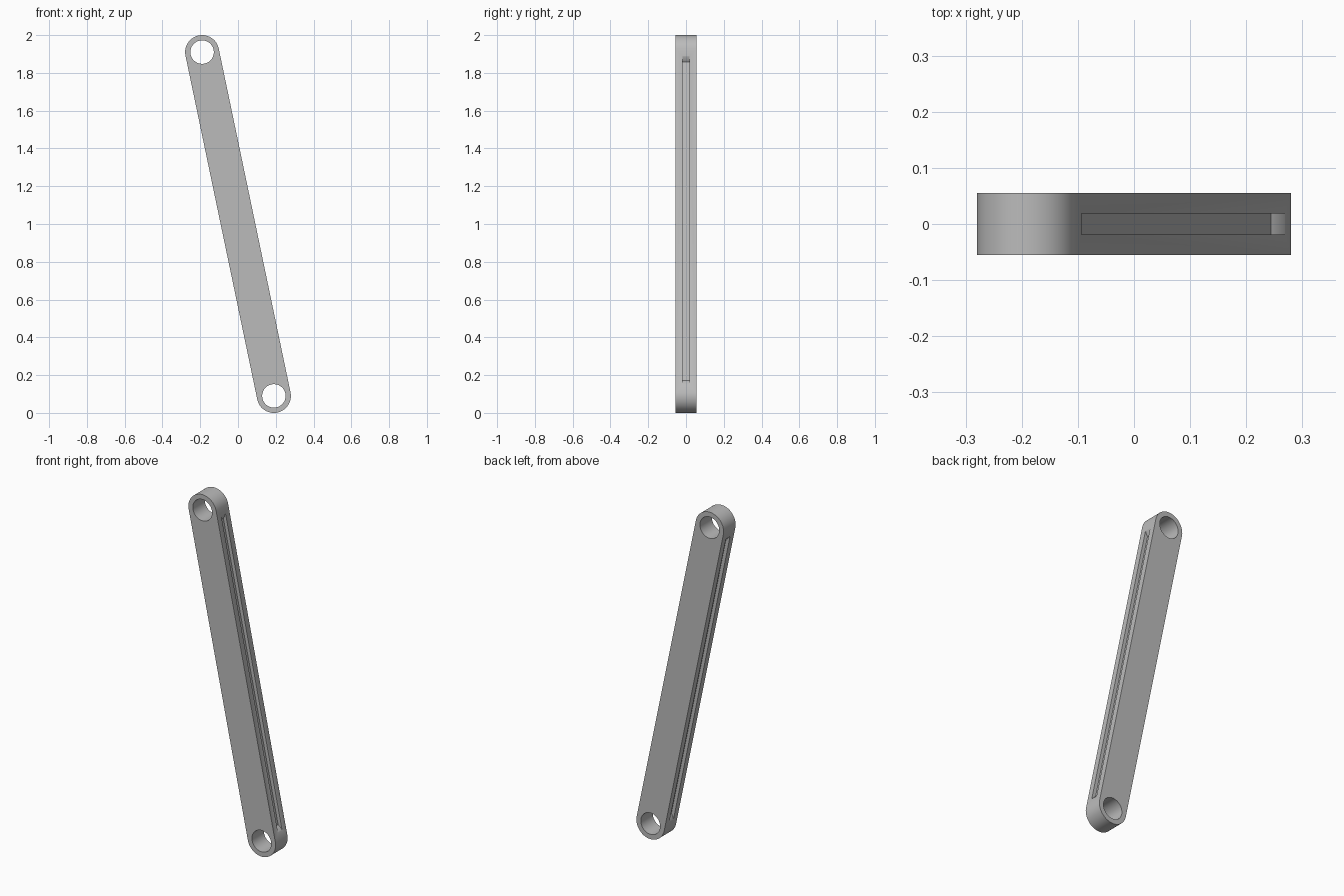
import bpy, bmesh, math
from mathutils import Matrix

if "Cube" in bpy.data.objects:
    bpy.data.objects.remove(bpy.data.objects["Cube"], do_unlink=True)

RADIUS, HOLE, HALF_DEPTH = 0.09, 0.062, 0.055
PIN_X, PIN_Z = 0.19, 0.91                 # pin offsets from the middle
HALF = math.hypot(PIN_X, PIN_Z)           # half the pin spacing
BOSS, GROOVE_DEPTH, GROOVE_HALF = 0.0985, 0.02, 0.019
STEPS = 48

grey = bpy.data.materials.new("grey metal")
grey.use_nodes = True
colour = (0.5, 0.5, 0.5, 1)
grey.diffuse_color = colour
grey.node_tree.nodes["Principled BSDF"].inputs["Base Color"].default_value = colour


def arc(cz, radius, start, end, steps):
    """Points in the xz plane around a pin centre."""
    angles = [start + (end - start) * i / steps for i in range(steps + 1)]
    return [(radius * math.cos(a), cz + radius * math.sin(a)) for a in angles]


def extrude(name, profile, half):
    """Prism of an xz profile, centred on y."""
    bm = bmesh.new()
    face = bm.faces.new([bm.verts.new((x, -half, z)) for x, z in profile])
    new = bmesh.ops.extrude_face_region(bm, geom=[face])["geom"]
    verts = [v for v in new if isinstance(v, bmesh.types.BMVert)]
    bmesh.ops.translate(bm, verts=verts, vec=(0, 2 * half, 0))
    bmesh.ops.recalc_face_normals(bm, faces=bm.faces)
    mesh = bpy.data.meshes.new(name)
    bm.to_mesh(mesh)
    bm.free()
    mesh.materials.append(grey)
    obj = bpy.data.objects.new(name, mesh)
    bpy.context.collection.objects.link(obj)
    return obj


# Link bar with rounded ends
bar = extrude("link_bar", arc(HALF, RADIUS, 0, math.pi, STEPS)
              + arc(-HALF, RADIUS, math.pi, 2 * math.pi, STEPS), HALF_DEPTH)

cutters = []
# Pin holes
for side in (-1, 1):
    ring = arc(side * HALF, HOLE, 0, 2 * math.pi, 2 * STEPS)[:-1]
    cutters.append(extrude("pin_hole_cutter", ring, 2 * HALF_DEPTH))

# Shallow edge grooves, ending on the round bosses
outer = math.acos((RADIUS + 0.005) / BOSS)
inner = math.acos((RADIUS - GROOVE_DEPTH) / BOSS)
lower = arc(-HALF, BOSS, outer, inner, 12)
groove = lower + [(x, -z) for x, z in reversed(lower)]
for side in (-1, 1):
    cutters.append(extrude("groove_cutter", [(side * x, z) for x, z in groove], GROOVE_HALF))

bpy.context.view_layer.objects.active = bar
bar.select_set(True)
for cutter in cutters:
    cutter.hide_render = True
    mod = bar.modifiers.new("cut", "BOOLEAN")
    mod.operation, mod.solver, mod.object = "DIFFERENCE", "EXACT", cutter
    bpy.ops.object.modifier_apply(modifier=mod.name)
    bpy.data.objects.remove(cutter, do_unlink=True)

# Lean the bar and stand it on the ground
lean = Matrix.Rotation(-math.atan2(PIN_X, PIN_Z), 4, "Y")
bar.data.transform(Matrix.Translation((0, 0, HALF * math.cos(math.atan2(PIN_X, PIN_Z)) + RADIUS)) @ lean)
bpy.ops.object.select_all(action="DESELECT")
bar.select_set(True)
bpy.ops.object.shade_smooth_by_angle(angle=math.radians(30))
